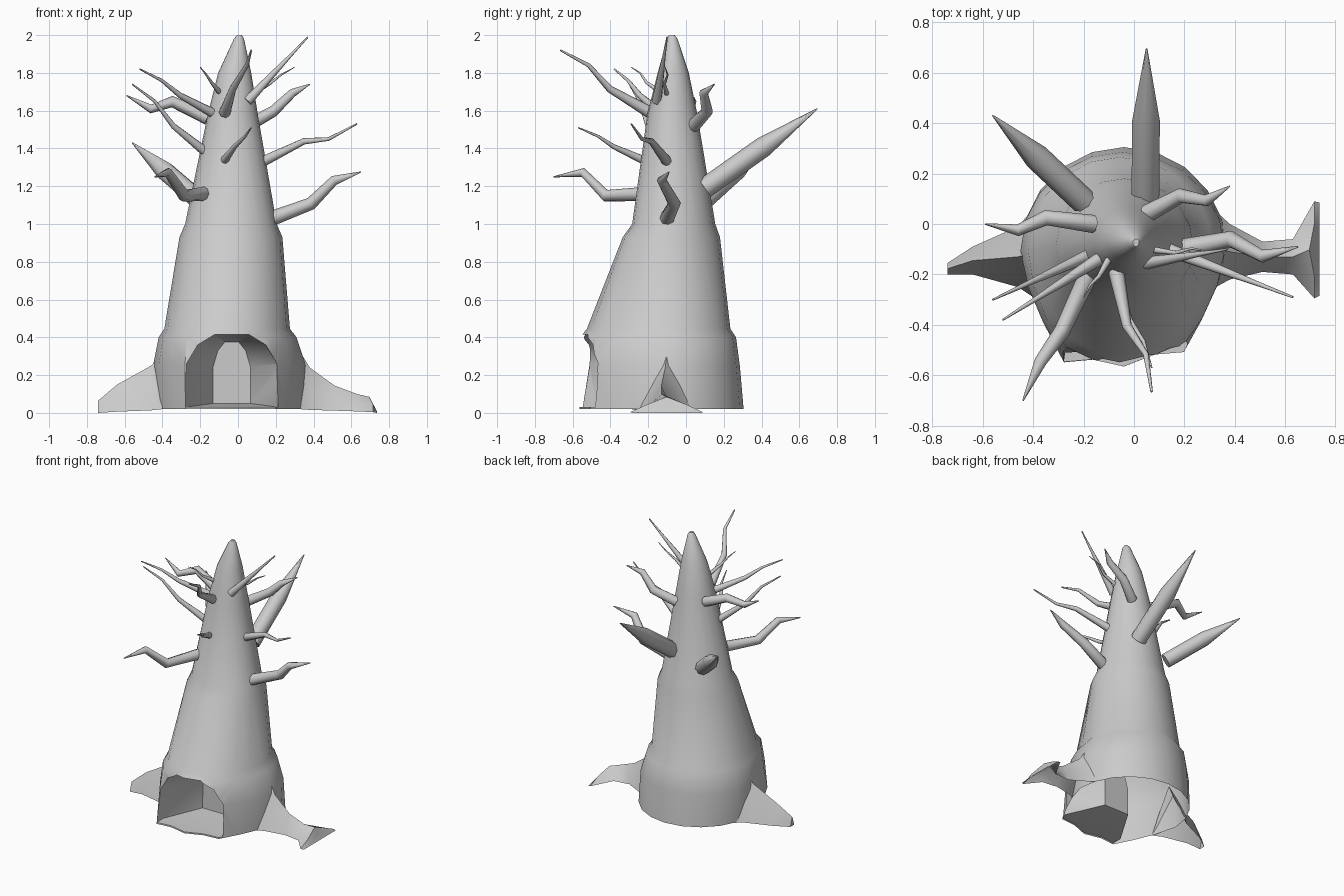
import bpy, bmesh, math
from mathutils import Vector

if "Cube" in bpy.data.objects:
    bpy.data.objects.remove(bpy.data.objects["Cube"])


def loft(name, rings, closed=True, cap_start=True):
    """Skin a list of equal-length point rings."""
    bm = bmesh.new()
    vs = [[bm.verts.new(p) for p in r] for r in rings]
    n = len(vs[0])
    for a, b in zip(vs, vs[1:]):
        for i in range(n if closed else n - 1):
            j = (i + 1) % n
            bm.faces.new((a[i], a[j], b[j], b[i]))
    if cap_start:
        bm.faces.new(vs[0])
    bm.faces.new(vs[-1])
    bmesh.ops.recalc_face_normals(bm, faces=bm.faces)
    me = bpy.data.meshes.new(name)
    bm.to_mesh(me)
    bm.free()
    ob = bpy.data.objects.new(name, me)
    bpy.context.collection.objects.link(ob)
    return ob


def select(ob):
    bpy.ops.object.select_all(action='DESELECT')
    ob.select_set(True)
    bpy.context.view_layer.objects.active = ob


def smooth(ob, angle=35):
    select(ob)
    bpy.ops.object.shade_smooth_by_angle(angle=math.radians(angle))


# Trunk: oval above, with jambs flaring to corners at the foot of the doorway
FLAT = [(1, 0), (.9, .33), (.75, .66), (.58, .97), (.3, .94), (0, 1)]


def trunk_ring(z, x0, x1, yf, yb):
    cx, hw, cy = (x0 + x1) / 2, (x1 - x0) / 2, -.11 + .02 * z
    flat = max(0, 1 - z / .5)
    pts = []
    for k in range(20):
        a = math.radians(18 * k)
        x, y = math.cos(a), math.sin(a)
        if k <= 10:
            fx, fy = FLAT[min(k, 10 - k)]
            if k <= 5:
                fy *= 1 - .1 * min(fx, .6) / .6
            fx = fx if k <= 5 else -fx
            x, y = x + (fx - x) * flat, y + (fy - y) * flat
        depth = (yf - cy) if k <= 10 else (cy - yb)
        pts.append((cx + hw * x, cy + depth * y, z))
    return pts


trunk = loft("trunk", [trunk_ring(*r) for r in [
    (.02, -.45, .37, -.565, .305),
    (.25, -.45, .36, -.56, .285),
    (.40, -.42, .31, -.56, .265),
    (.445, -.39, .275, -.525, .235),
    (.93, -.31, .235, -.335, .18),
    (1.0, -.28, .205, -.285, .155),
    (1.58, -.16, .105, -.205, .06),
    (1.80, -.105, .07, -.15, .015),
    (1.98, -.022, .032, -.10, -.045),
    (2.0, -.005, .02, -.09, -.06)]])

# Doorway: mirrored arch, funnelling back to a narrower copy of itself
HALF = [(.245, .03), (.24, .26), (.18, .36), (.09, .415)]
ARCH = HALF + [(-x, z) for x, z in reversed(HALF)]


def arch_ring(y, sx, sz, base):
    return [(-.033 + x * sx, y, base + (z - .03) * sz) for x, z in ARCH]


cutter = loft("doorway_cutter", [arch_ring(-.7, 1, 1, .03),
                                 arch_ring(-.47, 1, 1, .03),
                                 arch_ring(-.22, .41, .845, .05)])
cutter.hide_render = True
mod = trunk.modifiers.new("doorway", 'BOOLEAN')
mod.object = cutter
mod.operation = 'DIFFERENCE'
mod.solver = 'EXACT'
select(trunk)
bpy.ops.object.modifier_apply(modifier=mod.name)
bpy.data.objects.remove(cutter)

# Open underside
bm = bmesh.new()
bm.from_mesh(trunk.data)
under = [f for f in bm.faces if all(v.co.z < .022 for v in f.verts)]
bmesh.ops.delete(bm, geom=under, context='FACES_ONLY')
bm.to_mesh(trunk.data)
bm.free()
smooth(trunk)


# Roots: peaked arch sections (x, front y, back y, top), open underneath
def root(name, sections, notch=0):
    rings = []
    for i, (x, ya, yb, top) in enumerate(sections):
        base = .02 * (1 - i / (len(sections) - 1))
        mid, h = (ya + yb) / 2, top - base
        ridge = x - notch if i >= len(sections) - 2 else x
        q = (yb - ya) * .27
        rings.append([(x, ya, base), (x, mid - q, base + h / 2), (ridge, mid, top),
                      (x, mid + q, base + h / 2), (x, yb, base)])
    smooth(loft(name, rings, closed=False, cap_start=False), 50)


root("right_root", [(.325, -.25, .05, .33), (.38, -.22, .0, .24), (.51, -.19, -.07, .145),
                    (.63, -.20, -.06, .10), (.715, -.295, .09, .085), (.735, -.285, .085, .02)], .02)
root("left_root", [(-.40, -.29, .06, .32), (-.46, -.25, -.01, .25),
                   (-.64, -.20, -.09, .15), (-.74, -.20, -.155, .065)])


# Branches: tapered tubes from start to tip, zigzagging by side and lift
def branch(name, radius, start, tip, side=None, lift=0):
    a, b = Vector(start), Vector(tip)
    d = b - a
    if side is None:
        points, taper = [a, a + d * .52, b], [1, 1, .06]
    else:
        kink = Vector((-d.y, d.x, 0)).normalized() * side + Vector((0, 0, -lift))
        points = [a, a + d * .44 + kink, a + d * .7 - kink, b]
        taper = [1, .85, .65, .08] if radius > .033 else [1, .6, .35, .15]
    cu = bpy.data.curves.new(name, 'CURVE')
    cu.dimensions = '3D'
    cu.bevel_depth = radius
    cu.bevel_resolution = 2
    cu.use_fill_caps = True
    sp = cu.splines.new('POLY')
    sp.points.add(len(points) - 1)
    for p, co, t in zip(sp.points, points, taper):
        p.co = (*co, 1)
        p.radius = t
    ob = bpy.data.objects.new(name, cu)
    bpy.context.collection.objects.link(ob)
    select(ob)
    bpy.ops.object.convert(target='MESH')
    smooth(bpy.context.object, 50)


# Straight spikes at the back
branch("back_branch", .055, (.045, .10, 1.19), (.05, .695, 1.61))
branch("back_left_branch", .052, (-.20, .09, 1.12), (-.56, .43, 1.43))
# Thick crooked limbs
branch("left_branch", .036, (-.16, 0, 1.56), (-.59, 0, 1.68), -.025, -.035)
branch("back_right_branch", .036, (.05, .04, 1.52), (.38, .15, 1.74), .025, .02)
branch("right_branch", .04, (.18, -.10, 1.03), (.65, -.09, 1.275), .035, .03)
branch("front_left_branch", .038, (-.18, -.20, 1.16), (-.44, -.70, 1.25), .01, .05)
# Thin limbs and twigs
branch("right_thin_branch", .028, (.13, -.10, 1.33), (.63, -.29, 1.53), 0, -.02)
branch("upper_right_branch", .026, (.05, -.155, 1.65), (.37, -.10, 1.99), 0, 0)
branch("right_twig", .014, (.06, -.10, 1.68), (.30, -.11, 1.83), -.01, .005)
branch("left_thin_branch", .026, (-.17, -.12, 1.38), (-.56, -.30, 1.74), 0, .02)
branch("upper_left_branch", .026, (-.14, -.14, 1.59), (-.52, -.38, 1.82), 0, .01)
branch("left_twig", .014, (-.10, -.14, 1.70), (-.20, -.29, 1.83), .005, .008)
branch("front_branch", .032, (-.07, -.19, 1.59), (.07, -.665, 1.92), -.02, .02)
branch("front_thin_branch", .022, (-.07, -.23, 1.34), (.07, -.57, 1.51), -.01, .005)
